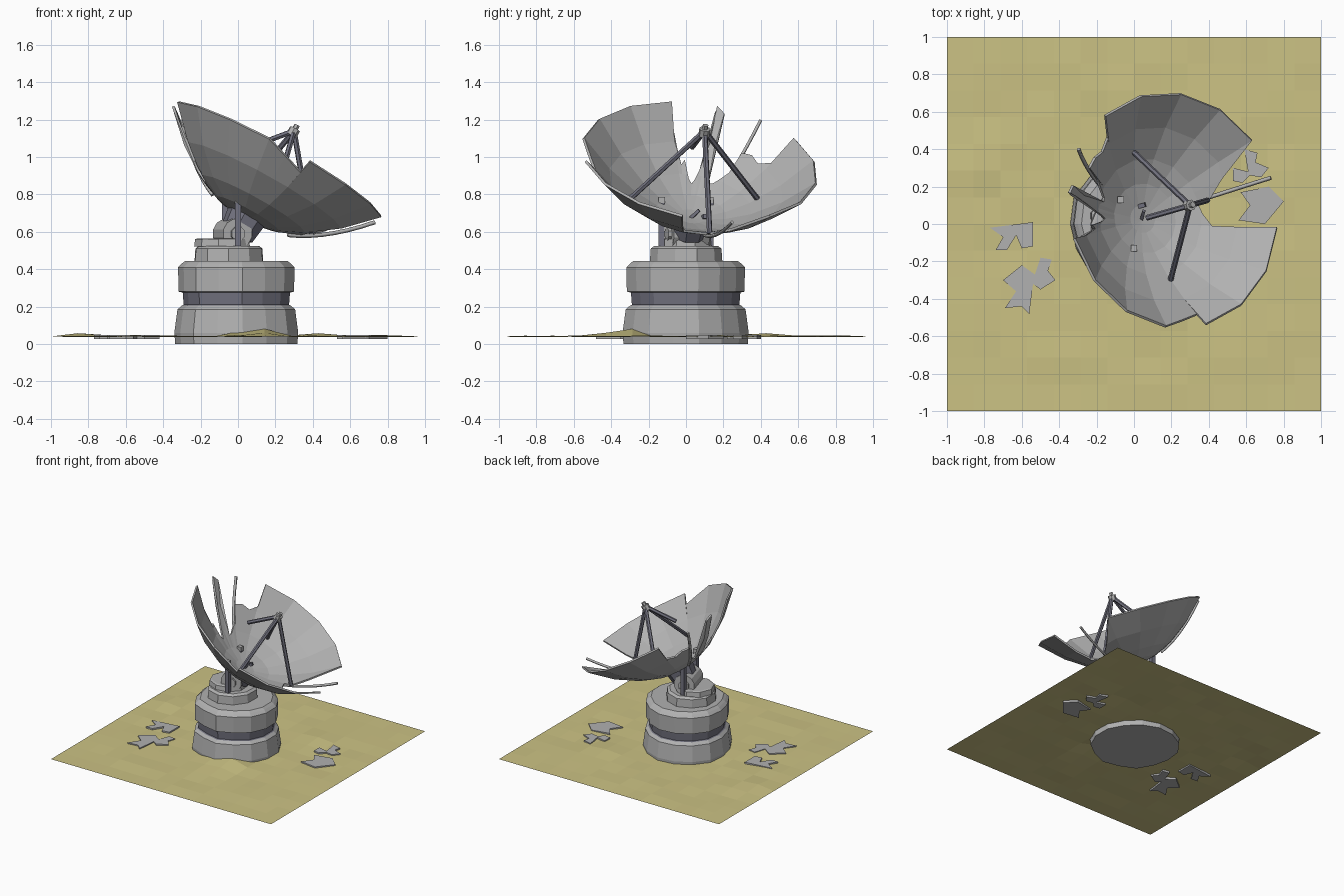
import bpy, bmesh, math, random
from mathutils import Vector, Matrix

if "Cube" in bpy.data.objects:
    bpy.data.objects.remove(bpy.data.objects["Cube"])

random.seed(4)

def material(name, rgb):
    m = bpy.data.materials.new(name)
    m.diffuse_color = (*rgb, 1)
    m.use_nodes = True
    m.node_tree.nodes["Principled BSDF"].inputs["Base Color"].default_value = m.diffuse_color
    return m

GREY = material("light_grey_metal", (0.44, 0.44, 0.44))
DARK = material("dark_blue_grey", (0.17, 0.17, 0.215))
SAND = material("sand", (0.60, 0.54, 0.23))

def finish(name, bm, *mats):
    bmesh.ops.recalc_face_normals(bm, faces=bm.faces[:])
    me = bpy.data.meshes.new(name)
    bm.to_mesh(me)
    bm.free()
    for m in mats:
        me.materials.append(m)
    ob = bpy.data.objects.new(name, me)
    bpy.context.collection.objects.link(ob)
    return ob

def rod(name, a, b, r, sides, mat, r2=None):
    """Prism or cone frustum between two points."""
    a, b = Vector(a), Vector(b)
    d = b - a
    bm = bmesh.new()
    M = Matrix.Translation((a + b) / 2) @ d.to_track_quat('Z', 'Y').to_matrix().to_4x4()
    M = M @ Matrix.Rotation(math.pi / sides, 4, 'Z')
    bmesh.ops.create_cone(bm, cap_ends=True, segments=sides, radius1=r,
                          radius2=r if r2 is None else r2, depth=d.length, matrix=M)
    return finish(name, bm, mat)

def lathe(name, profile, sides, centre, jitter, mats, dark_band=None):
    """Faceted stack of rings, slightly uneven; faces inside dark_band get material 1."""
    bm = bmesh.new()
    offs = [random.uniform(-jitter, jitter) for _ in range(sides)]
    rings = []
    for r, z in profile:
        rings.append([bm.verts.new((centre[0] + (r + offs[i]) * math.cos(math.tau * (i + .5) / sides),
                                    centre[1] + (r + offs[i]) * math.sin(math.tau * (i + .5) / sides), z))
                      for i in range(sides)])
    for k in range(len(rings) - 1):
        zm = (profile[k][1] + profile[k + 1][1]) / 2
        for i in range(sides):
            j = (i + 1) % sides
            f = bm.faces.new((rings[k][i], rings[k][j], rings[k + 1][j], rings[k + 1][i]))
            if dark_band and dark_band[0] < zm < dark_band[1]:
                f.material_index = 1
    bm.faces.new(rings[0])
    bm.faces.new(rings[-1])
    return finish(name, bm, *mats)

# ---- sandy ground with low mounds
bm = bmesh.new()
bmesh.ops.create_grid(bm, x_segments=14, y_segments=14, size=1)
mounds = [(0.1, -0.31, 0.05, 0.12), (-0.82, 0.3, 0.022, 0.12), (0.45, 0.45, 0.015, 0.12)]
for v in bm.verts:
    x, y = v.co.x, v.co.y
    z = 0.04
    if max(abs(x), abs(y)) < 0.98:
        z += random.uniform(-0.004, 0.005)
        z += sum(h * math.exp(-((x - a) ** 2 + (y - b) ** 2) / w ** 2) for a, b, h, w in mounds)
    v.co.z = z
finish("ground", bm, SAND)

# ---- fallen dish panels lying on the sand
scraps = [
    [(-.77, -.02), (-.54, .01), (-.54, -.12), (-.6, -.13), (-.63, -.06), (-.68, -.14), (-.74, -.14), (-.7, -.07)],
    [(-.7, -.3), (-.6, -.22), (-.53, -.27), (-.5, -.18), (-.44, -.19), (-.46, -.25), (-.42, -.3), (-.5, -.35),
     (-.54, -.32), (-.56, -.48), (-.6, -.44), (-.69, -.45), (-.63, -.36)],
    [(.59, .4), (.66, .38), (.65, .33), (.72, .3), (.68, .25), (.62, .26), (.58, .22), (.53, .23), (.53, .3), (.61, .28)],
    [(.57, .17), (.72, .2), (.8, .12), (.7, .0), (.56, .02), (.62, .1)]]
for n, pts in enumerate(scraps):
    bm = bmesh.new()
    f = bm.faces.new([bm.verts.new((x, y, 0.026)) for x, y in pts])
    up = bmesh.ops.extrude_face_region(bm, geom=[f])["geom"]
    bmesh.ops.translate(bm, vec=(0, 0, 0.023), verts=[e for e in up if isinstance(e, bmesh.types.BMVert)])
    finish(f"fallen_panel_{n + 1}", bm, GREY)

# ---- round pedestal with dark waist, and turntable
lathe("pedestal", [(.33, 0), (.335, .06), (.318, .185), (.295, .205), (.285, .21), (.29, .275), (.312, .28),
                   (.315, .41), (.295, .43), (.275, .445)], 15, (-.01, 0), .008, (GREY, DARK), (.206, .276))
lathe("turntable", [(.19, .44), (.185, .51), (.165, .525)], 10, (-.05, 0), .006, (GREY,))
lathe("turntable_top", [(.15, .52), (.145, .56), (.13, .565)], 9, (-.08, 0), .006, (GREY,))

# ---- dish frame: vertex, axis, front direction, side direction
V = Vector((.04, .025, .672))
A = Vector((.48, .138, .866)).normalized()
S = Vector((-.276, .961, 0)).normalized()
U = S.cross(A)
R = .635

def dish(r, deg, off=0):
    a = math.radians(deg)
    return V + A * (.875 * r * r + off) + (U * math.cos(a) + S * math.sin(a)) * r

# broken outer edge of each damaged panel (fraction of the radius, across the panel)
broken = {0: [.58, .72, 1], 15: [.58, .52, .49], 5: [.8, .75, .78, .76], 6: [.6, .52, .46, .45, .97, 1],
          7: [.97, .55, .46, .42, .46, .62, .58, .82], 11: [1, .95, .9]}
steps = [0, .12, .3, .5, .75, 1]
bm = bmesh.new()
cache = {}

def vert(p):
    key = tuple(round(c, 4) for c in p)
    if key not in cache:
        cache[key] = bm.verts.new(p)
    return cache[key]

for i in range(16):
    lim = broken.get(i, [1, 1])
    n = len(lim) - 1
    cols = [[vert(dish(min(s, lim[c]) * R, 22.5 * i).lerp(dish(min(s, lim[c]) * R, 22.5 * (i + 1)), c / n))
             for s in steps] for c in range(n + 1)]
    for c in range(n):
        for k in range(len(steps) - 1):
            loop = [cols[c][k], cols[c][k + 1], cols[c + 1][k + 1], cols[c + 1][k]]
            loop = list(dict.fromkeys(loop))
            if len(loop) > 2:
                bm.faces.new(loop)
ob = finish("dish", bm, GREY)
mod = ob.modifiers.new("thickness", 'SOLIDIFY')
mod.thickness = .014
mod.offset = 0

# ---- bare ribs left where panels fell out
for name, deg in (("front_rib", 2), ("back_rib", 135)):
    cu = bpy.data.curves.new(name, 'CURVE')
    cu.dimensions = '3D'
    cu.bevel_depth = .011
    cu.bevel_resolution = 0
    cu.use_fill_caps = True
    sp = cu.splines.new('POLY')
    sp.points.add(7)
    for k, p in enumerate(sp.points):
        p.co = (*dish(.25 + .39 * k / 7, deg, -.014), 1)
    cu.materials.append(GREY)
    bpy.context.collection.objects.link(bpy.data.objects.new(name, cu))

# ---- receiver and its struts (the rear one has snapped)
feed = V + A * .54
for name, deg, t in (("front_strut", 0, 1), ("left_strut", 90, 1), ("right_strut", -90, 1), ("snapped_strut", 180, .46)):
    rod(name, feed, feed.lerp(dish(.36, deg), t), .015, 6, DARK)
rod("receiver", feed - A * .03, feed + A * .012, .03, 8, GREY)
rod("receiver_cap", feed + A * .012, feed + A * .035, .016, 6, GREY)

# ---- tilt drum, hub and the two posts that pierce the dish
D = Vector((-.03, .01, .59))
rod("tilt_drum", D - S * .1, D + S * .1, .082, 12, GREY)
for s in (-1, 1):
    rod("drum_boss", D + S * .1 * s, D + S * .118 * s, .04, 8, GREY)
rod("dish_hub", V - A * .1, V + A * .005, .095, 8, DARK, .11)
rod("hub_spike", V, V + A * .05 + S * .04, .012, 4, DARK)
rod("hub_bracket", V + S * .07, V + S * .07 + A * .03 + U * .03, .016, 4, DARK)
for name, x, y in (("left_post", -.07, .13), ("right_post", 0, -.13)):
    rod(name, (x, y, .44), (x, y, .755), .023, 4, DARK)
    rod(name + "_cap", (x, y, .755), (x, y, .785), .024, 4, GREY)
